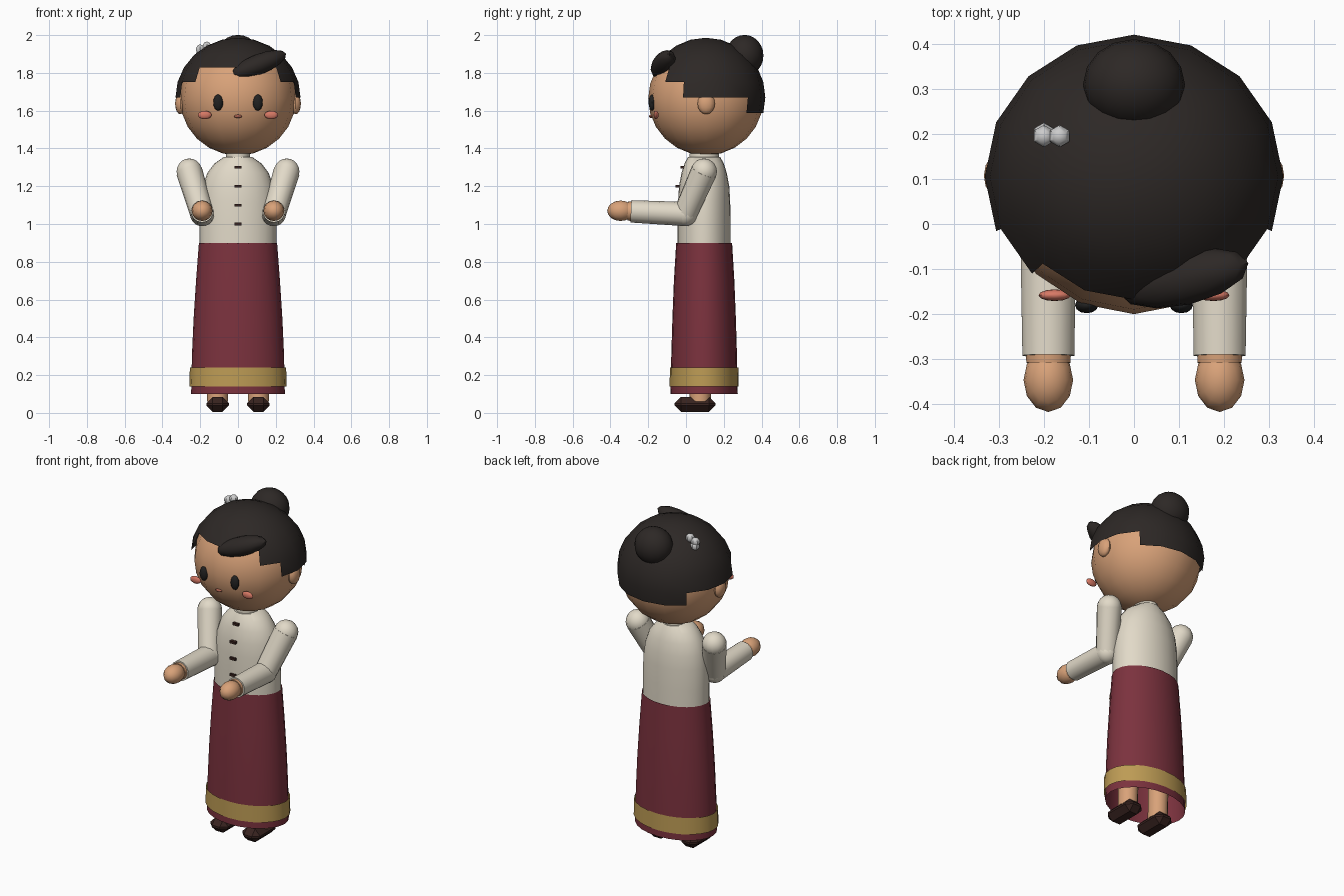
import bpy, bmesh, math
from mathutils import Vector, Matrix, Euler

if "Cube" in bpy.data.objects:
    bpy.data.objects.remove(bpy.data.objects["Cube"])


def mat(name, col):
    m = bpy.data.materials.new(name)
    m.diffuse_color = (*col, 1)
    m.use_nodes = True
    m.node_tree.nodes["Principled BSDF"].inputs["Base Color"].default_value = m.diffuse_color
    return m


SKIN = mat("skin", (.69, .36, .19))
CLOTH = mat("cream_cloth", (.76, .70, .58))
RED = mat("red_cloth", (.2, .032, .048))
GOLD = mat("gold_trim", (.51, .33, .09))
HAIR = mat("dark_hair", (.026, .021, .019))
EYE = mat("eye_black", (.015, .015, .015))
BLUSH = mat("blush", (.68, .19, .13))
LIP = mat("lip", (.4, .12, .08))
SHOE = mat("brown_leather", (.04, .017, .014))


def finish(name, bm, material, smooth=True):
    bmesh.ops.recalc_face_normals(bm, faces=bm.faces)
    me = bpy.data.meshes.new(name)
    bm.to_mesh(me)
    bm.free()
    ob = bpy.data.objects.new(name, me)
    bpy.context.collection.objects.link(ob)
    if material:
        me.materials.append(material)
    if smooth:
        bpy.ops.object.select_all(action='DESELECT')
        ob.select_set(True)
        bpy.context.view_layer.objects.active = ob
        bpy.ops.object.shade_smooth_by_angle(angle=math.radians(40))
    return ob


def ball(name, c, r, material, seg=16, rings=12, rot=(0, 0, 0), smooth=True):
    bm = bmesh.new()
    M = Matrix.LocRotScale(Vector(c), Euler(rot), Vector(r))
    bmesh.ops.create_uvsphere(bm, u_segments=seg, v_segments=rings, radius=1, matrix=M)
    return finish(name, bm, material, smooth)


def limb(name, a, b, ra, rb, material, seg=14):
    a, b = Vector(a), Vector(b)
    d = b - a
    M = Matrix.Translation((a + b) / 2) @ d.to_track_quat('Z', 'Y').to_matrix().to_4x4()
    bm = bmesh.new()
    bmesh.ops.create_cone(bm, cap_ends=True, segments=seg, radius1=ra, radius2=rb,
                          depth=d.length, matrix=M)
    return finish(name, bm, material)


def loft(name, rows, material, cy=.096, n=24, caps=False):
    # stacked elliptical rings given as (z, half width, half depth)
    bm = bmesh.new()
    rings = [[bm.verts.new((rx * math.cos(t), cy + ry * math.sin(t), z))
              for t in (2 * math.pi * i / n for i in range(n))] for z, rx, ry in rows]
    for lo, hi in zip(rings, rings[1:]):
        for i in range(n):
            j = (i + 1) % n
            bm.faces.new((lo[i], lo[j], hi[j], hi[i]))
    if caps:
        bm.faces.new(rings[0])
        bm.faces.new(rings[-1])
    return finish(name, bm, material)


def box(name, c, size, material, bevel=0):
    bm = bmesh.new()
    bmesh.ops.create_cube(bm, size=1, matrix=Matrix.LocRotScale(Vector(c), None, Vector(size)))
    if bevel:
        bmesh.ops.bevel(bm, geom=bm.edges[:], offset=bevel, segments=1, affect='EDGES')
    return finish(name, bm, material, False)


# clothes
loft("skirt", [(.10, .248, .178), (.30, .244, .174), (.50, .235, .168),
               (.70, .222, .160), (.90, .207, .148)], RED)
loft("skirt_band", [(.14, .257, .183), (.24, .255, .181)], GOLD)
loft("blouse", [(.88, .203, .14), (1.0, .203, .14), (1.12, .199, .138), (1.2, .187, .133),
                (1.27, .163, .12), (1.32, .125, .104), (1.355, .075, .085)], CLOTH, caps=True)
loft("collar", [(1.34, .064, .078), (1.372, .064, .078)], CLOTH, n=16, caps=True)
limb("neck", (0, .096, 1.32), (0, .096, 1.42), .06, .06, SKIN)
for i, (z, y) in enumerate([(1.0, -.046), (1.1, -.046), (1.2, -.045), (1.3, -.018)]):
    box(f"button_{i + 1}", (0, y, z), (.037, .02, .014), SHOE)

# head
HC = (0, .105, 1.665)
ball("head", HC, (.307, .305, .302), SKIN)

# hair cap: the hairline steps by sphere ring depending on the angle from the front
bm = bmesh.new()
bmesh.ops.create_uvsphere(bm, u_segments=16, v_segments=12, radius=1)
drop = []
for f in bm.faces:
    c = f.calc_center_median()
    ang = abs(math.degrees(math.atan2(c.x, -c.y)))
    low = .5 if ang < 45 else .2588 if ang < 67.5 else 0 if ang < 135 else -.2588
    if min(v.co.z for v in f.verts) < low - .01:
        drop.append(f)
bmesh.ops.delete(bm, geom=drop, context='FACES')
bm.transform(Matrix.LocRotScale(Vector((0, .105, 1.67)), None, Vector((.331, .315, .316))))
finish("hair_cap", bm, HAIR)
ball("hair_bun", (0, .31, 1.892), (.113, .1, .109), HAIR)
ball("hair_fringe", (.11, -.12, 1.845), (.158, .06, .054), HAIR, 12, 8,
     rot=(0, math.radians(-21), math.radians(13)))
for i, p in enumerate([(-.2, .195, 1.925), (-.165, .195, 1.94), (-.2, .2, 1.9)]):
    ball(f"hair_flower_{i + 1}", p, (.026, .026, .026), None, 6, 5)

# face, legs and arms on both sides
ball("mouth", (0, -.186, 1.57), (.022, .01, .009), LIP, 10, 6)
for s, side in ((-1, "right"), (1, "left")):
    ball(f"ear_{side}", (s * .305, .107, 1.637), (.028, .046, .056), SKIN, 12, 8)
    ball(f"eye_{side}", (s * .105, -.18, 1.643), (.026, .018, .043), EYE, 12, 8)
    ball(f"cheek_{side}", (s * .176, -.158, 1.577), (.036, .013, .022), BLUSH, 12, 8)

    limb(f"leg_{side}", (s * .108, .075, .06), (s * .108, .09, .6), .056, .06, SKIN, 12)
    box(f"shoe_{side}", (s * .108, .048, .045), (.12, .216, .08), SHOE, .034)

    shoulder, elbow = (s * .258, .095, 1.278), (s * .19, -.005, 1.053)
    wrist = (s * .19, -.292, 1.067)
    ball(f"shoulder_{side}", shoulder, (.069,) * 3, CLOTH, 14, 10)
    limb(f"upper_sleeve_{side}", shoulder, elbow, .07, .063, CLOTH)
    ball(f"elbow_{side}", elbow, (.065,) * 3, CLOTH, 14, 10)
    limb(f"lower_sleeve_{side}", elbow, wrist, .064, .059, CLOTH)
    limb(f"wrist_{side}", (s * .19, -.27, 1.067), (s * .19, -.308, 1.068), .052, .05, SKIN)
    ball(f"hand_{side}", (s * .19, -.346, 1.07), (.055, .071, .054), SKIN, 12, 8)
